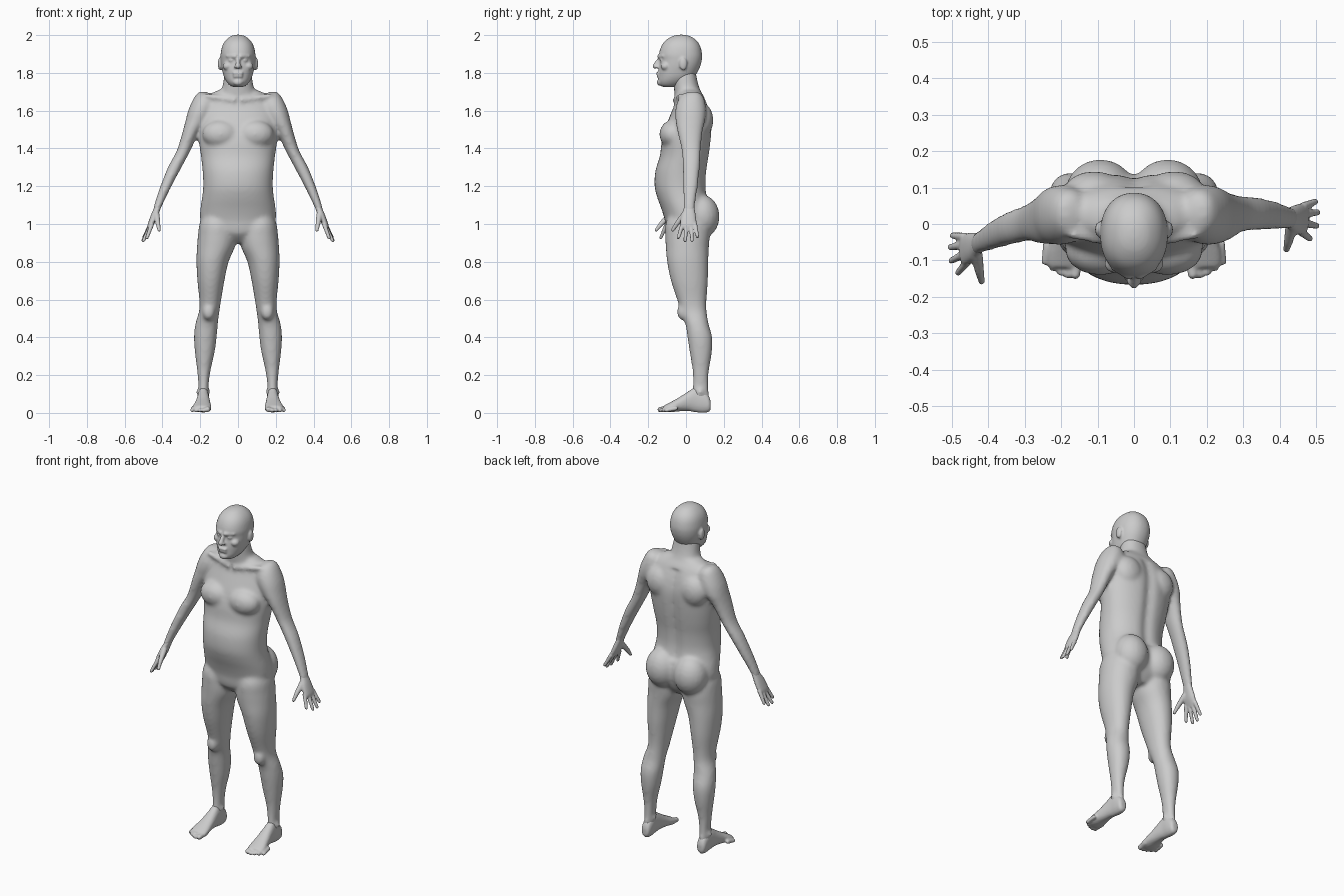
import bpy, bmesh, math
from mathutils import Vector, Matrix


def smooth_rows(rows, steps=4):
    """Catmull-Rom interpolation between profile rows."""
    out = []
    for i in range(len(rows) - 1):
        p0, p1 = rows[max(i - 1, 0)], rows[i]
        p2, p3 = rows[i + 1], rows[min(i + 2, len(rows) - 1)]
        for k in range(steps):
            t = k / steps
            out.append([0.5 * (2*b + (c-a)*t + (2*a-5*b+4*c-d)*t*t + (3*b-a-3*c+d)*t**3)
                        for a, b, c, d in zip(p0, p1, p2, p3)])
    return out + [list(rows[-1])]


def loft(bm, rows, put=lambda p: p, axis='Z', e=2.2, n=40):
    """Skin of rounded sections. Rows: position, min/max of the two other axes."""
    rings = []
    for h, a0, a1, b0, b1 in smooth_rows(rows):
        ring = []
        for i in range(n):
            t = 2 * math.pi * i / n
            c, s = math.cos(t), math.sin(t)
            a = (a0 + a1) / 2 + (a1 - a0) / 2 * math.copysign(abs(c) ** (2 / e), c)
            b = (b0 + b1) / 2 + (b1 - b0) / 2 * math.copysign(abs(s) ** (2 / e), s)
            ring.append(bm.verts.new(put(Vector((a, b, h) if axis == 'Z' else (a, h, b)))))
        rings.append(ring)
    for r, q in zip(rings, rings[1:]):
        for i in range(n):
            j = (i + 1) % n
            bm.faces.new((r[i], r[j], q[j], q[i]))
    bm.faces.new(rings[0])
    bm.faces.new(rings[-1])


def ball(bm, c, r):
    m = Matrix.Translation(c) @ Matrix.Diagonal((*r, 1))
    bmesh.ops.create_uvsphere(bm, u_segments=20, v_segments=12, radius=1, matrix=m)


def limb(bm, p, q, r0, r1):
    """Tapered capsule from p to q."""
    p, q = Vector(p), Vector(q)
    m = Matrix.Translation((p + q) / 2) @ (q - p).to_track_quat('Z', 'Y').to_matrix().to_4x4()
    bmesh.ops.create_cone(bm, cap_ends=True, segments=14, radius1=r0, radius2=r1,
                          depth=(q - p).length, matrix=m)
    ball(bm, p, (r0,) * 3)
    ball(bm, q, (r1,) * 3)


def finish(bm, name, voxel, iterations):
    """Fuse the overlapping shells into one skin and soften it."""
    bmesh.ops.recalc_face_normals(bm, faces=bm.faces)
    me = bpy.data.meshes.new(name)
    bm.to_mesh(me)
    bm.free()
    ob = bpy.data.objects.new(name, me)
    bpy.context.collection.objects.link(ob)
    re = ob.modifiers.new("fuse", 'REMESH')
    re.mode, re.voxel_size, re.use_smooth_shade = 'VOXEL', voxel, True
    sm = ob.modifiers.new("soften", 'SMOOTH')
    sm.factor, sm.iterations = 0.5, iterations


def side(s):
    """Mirror to side s; the left arm also swings forward below the shoulder."""
    def put(p):
        swing = -0.15 * max(0, 1.55 - p[2]) if s < 0 else 0
        return Vector((s * p[0], p[1] + swing, p[2]))
    return put


# torso profile: z, half width, front y, back y
torso = [(.90, .06, -.05, .08), (.95, .16, -.10, .115), (1.02, .198, -.112, .135),
         (1.08, .199, -.13, .13), (1.14, .19, -.152, .116), (1.20, .184, -.166, .108),
         (1.28, .187, -.162, .112), (1.36, .196, -.138, .124), (1.44, .207, -.128, .134),
         (1.52, .213, -.105, .139), (1.58, .208, -.082, .131), (1.63, .198, -.062, .116),
         (1.67, .175, -.052, .098), (1.695, .135, -.045, .082), (1.71, .10, -.04, .075)]
neck = [(1.62, .12, -.05, .10), (1.66, .105, -.058, .092), (1.70, .09, -.062, .078),
        (1.74, .08, -.066, .065), (1.78, .074, -.07, .056), (1.82, .065, -.06, .05)]
# limb profiles: z, inner x, outer x, front y, back y
leg = [(1.06, .05, .18, -.08, .09), (1.0, .02, .204, -.108, .115), (.94, .01, .212, -.11, .125),
       (.88, .016, .217, -.107, .121), (.80, .05, .22, -.10, .118), (.70, .072, .215, -.08, .116),
       (.60, .089, .205, -.047, .109), (.54, .098, .206, -.028, .109), (.47, .107, .226, -.003, .12),
       (.40, .113, .233, .008, .139), (.32, .124, .228, .02, .137), (.22, .146, .216, .035, .121),
       (.14, .156, .209, .036, .119), (.07, .158, .21, .025, .124)]
arm = [(1.70, .17, .205, .01, .06), (1.685, .14, .222, -.02, .085), (1.65, .12, .243, -.045, .10),
       (1.60, .13, .264, -.057, .107), (1.55, .16, .277, -.056, .102), (1.50, .198, .29, -.048, .09),
       (1.44, .228, .307, -.034, .082), (1.38, .256, .328, -.022, .078), (1.30, .299, .371, -.018, .073),
       (1.20, .352, .411, -.016, .063), (1.13, .386, .435, -.014, .052), (1.07, .414, .452, -.014, .047)]

# body: trunk, neck, arms and legs
bm = bmesh.new()


def spine(p):
    if p.y > 0 and 1.12 < p.z < 1.66:
        p.y -= .016 * math.exp(-(p.x / .03) ** 2)
    return p


loft(bm, [(z, -w, w, a, b) for z, w, a, b in torso], spine, n=72)
loft(bm, [(z, -w, w, a, b) for z, w, a, b in neck])
for s in (1, -1):
    put = side(s)
    loft(bm, leg, lambda p: Vector((s * p.x, p.y, p.z)), e=2.1)
    loft(bm, arm, put, e=2.1)
    ball(bm, (s * .092, .083, 1.04), (.098, .095, .115))      # buttock
    ball(bm, (s * .092, -.072, 1.475), (.098, .069, .075))    # chest muscle
    ball(bm, (s * .11, .085, 1.55), (.085, .06, .09))         # shoulder blade
    limb(bm, (s * .02, -.06, 1.655), (s * .17, -.03, 1.68), .012, .012)  # collar bone
    ball(bm, (s * .155, -.018, .535), (.034, .03, .045))      # knee cap
    for x in (.158, .21):                                     # ankle bones
        ball(bm, (s * x, .075, .11), (.012, .017, .018))
finish(bm, "body", .01, 9)

# head with face
bm = bmesh.new()
head = [(2.002, .012, -.04, -.01), (1.993, .04, -.075, .025), (1.97, .067, -.11, .057),
        (1.94, .084, -.131, .076), (1.90, .092, -.143, .085), (1.87, .092, -.139, .084),
        (1.84, .089, -.142, .077), (1.81, .083, -.146, .064), (1.78, .075, -.146, .045),
        (1.755, .062, -.146, .015), (1.735, .044, -.138, -.02), (1.725, .025, -.12, -.05)]
loft(bm, [(z, -w, w, a, b) for z, w, a, b in head])
limb(bm, (0, -.137, 1.88), (0, -.164, 1.836), .009, .014)     # nose
limb(bm, (-.02, -.15, 1.797), (.02, -.15, 1.797), .007, .007)  # upper lip
limb(bm, (-.017, -.149, 1.782), (.017, -.149, 1.782), .007, .007)  # lower lip
ball(bm, (0, -.137, 1.75), (.027, .018, .018))                # chin
for s in (1, -1):
    limb(bm, (s * .015, -.141, 1.887), (s * .055, -.118, 1.889), .012, .01)  # brow
    ball(bm, (s * .034, -.126, 1.866), (.016, .014, .009))    # eye
    ball(bm, (s * .055, -.108, 1.835), (.026, .026, .022))    # cheek
    ball(bm, (s * .012, -.154, 1.832), (.009, .012, .008))    # nostril
    ball(bm, (s * .096, -.015, 1.848), (.011, .021, .034))    # ear
finish(bm, "head", .006, 3)

# hands: palm, four fanned fingers and a thumb
palm = [(1.12, .396, .429, -.004, .042), (1.08, .41, .447, -.013, .046),
        (1.05, .421, .46, -.024, .051), (1.02, .433, .471, -.029, .055),
        (.995, .447, .479, -.029, .056), (.98, .457, .48, -.022, .05)]
knuckles = [(.457, -.02, .995), (.465, .003, .985), (.467, .027, .985), (.464, .048, .995)]
tips = [(.482, -.04, .928), (.501, -.005, .912), (.503, .032, .913), (.497, .061, .933)]
for s, label in ((1, "right"), (-1, "left")):
    bm = bmesh.new()
    put = side(s)
    loft(bm, palm, put, n=24)
    for k, t in zip(knuckles, tips):
        limb(bm, put(k), put(t), .012, .009)
    joint = put((.424, -.046, 1.005))
    limb(bm, put((.432, -.008, 1.05)), joint, .017, .013)
    limb(bm, joint, put((.418, -.07, .968)), .013, .009)
    finish(bm, label + "_hand", .005, 2)

# feet: sole profile along y, plus toes
foot = [(.131, .168, .2, .02, .06), (.12, .158, .21, .005, .09), (.09, .154, .213, .0, .12),
        (.05, .154, .214, .004, .135), (.01, .15, .219, .01, .112), (-.04, .145, .229, .008, .08),
        (-.08, .141, .239, .004, .058), (-.11, .142, .238, .004, .042), (-.12, .15, .23, .008, .035)]
for s, label in ((1, "right"), (-1, "left")):
    bm = bmesh.new()
    loft(bm, foot, lambda p: Vector((s * p.x, p.y, p.z)), axis='Y', n=28)
    for i in range(5):
        x, r = .157 + .0205 * i, .016 if i == 0 else .0115
        y = (-.137, -.14, -.132, -.12, -.104)[i]
        limb(bm, (s * x, y + .05, .024), (s * (x + .004), y, r + .002), r, r * .9)
    finish(bm, label + "_foot", .006, 2)
